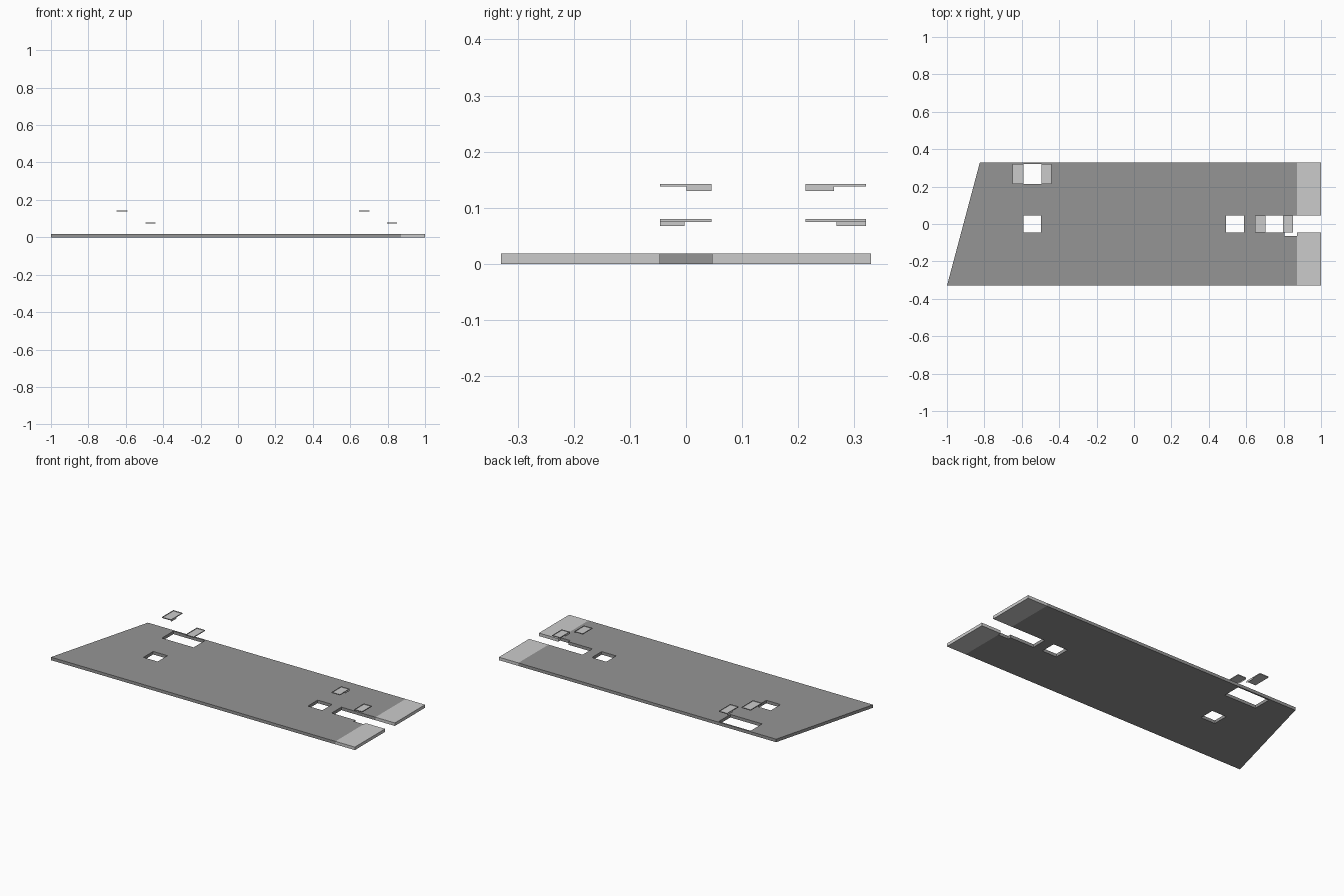
import bpy, bmesh

if "Cube" in bpy.data.objects:
    bpy.data.objects.remove(bpy.data.objects["Cube"])

T = 0.018  # plate thickness

dark = bpy.data.materials.new("dark_grey")
dark.diffuse_color = (0.3, 0.3, 0.3, 1)
dark.use_nodes = True
dark.node_tree.nodes["Principled BSDF"].inputs["Base Color"].default_value = dark.diffuse_color


def rect(x0, x1, y0, y1):
    return [(x0, y0), (x1, y0), (x1, y1), (x0, y1)]


def add_object(name, mesh, material=None):
    ob = bpy.data.objects.new(name, mesh)
    bpy.context.collection.objects.link(ob)
    if material:
        mesh.materials.append(material)
    return ob


def slab(name, loops, material=None):
    """Extruded flat outline; further loops become through holes."""
    cu = bpy.data.curves.new(name, 'CURVE')
    cu.dimensions = '2D'
    cu.fill_mode = 'BOTH'
    cu.extrude = T / 2
    for pts in loops:
        sp = cu.splines.new('POLY')
        sp.points.add(len(pts) - 1)
        for p, (x, y) in zip(sp.points, pts):
            p.co = (x, y, 0, 1)
        sp.use_cyclic_u = True
    tmp = bpy.data.objects.new(name + "_curve", cu)
    bpy.context.collection.objects.link(tmp)
    dg = bpy.context.evaluated_depsgraph_get()
    mesh = bpy.data.meshes.new_from_object(tmp.evaluated_get(dg))
    bpy.data.objects.remove(tmp)
    bm = bmesh.new()
    bm.from_mesh(mesh)
    bmesh.ops.remove_doubles(bm, verts=bm.verts, dist=1e-5)
    bmesh.ops.translate(bm, verts=bm.verts, vec=(0, 0, T / 2))
    bmesh.ops.recalc_face_normals(bm, faces=bm.faces)
    for f in bm.faces:
        f.smooth = False
    bm.to_mesh(mesh)
    bm.free()
    mesh.materials.clear()
    return add_object(name, mesh, material)


def clip(name, x0, x1, y0, y1, top, lip_x, lip_y0, lip_y1, facing):
    """Shallow open-topped tray with a thin lip hanging from one end."""
    low, lip_z = top - 0.005, top - 0.0125
    bm = bmesh.new()
    base = [bm.verts.new((x, y, low)) for x, y in rect(x0, x1, y0, y1)]
    rim = [bm.verts.new((v.co.x, v.co.y, top)) for v in base]
    bm.faces.new(base[::-1])
    for i in range(4):
        j = (i + 1) % 4
        bm.faces.new((base[i], base[j], rim[j], rim[i]))
    lip = [bm.verts.new((lip_x, y, z)) for y, z in
           rect(lip_y0, lip_y1, lip_z, low)]
    bm.faces.new(lip if facing > 0 else lip[::-1])
    mesh = bpy.data.meshes.new(name)
    bm.to_mesh(mesh)
    bm.free()
    add_object(name, mesh)


# Main plate: slanted left end, open slot on the right, three cut-outs
SPLIT, Y = 0.872, 0.33
S0, S1 = -0.046, 0.046
outline = [(-1, -Y), (SPLIT, -Y), (SPLIT, -0.064), (0.805, -0.064),
           (0.805, S0), (0.648, S0), (0.648, S1), (SPLIT, S1),
           (SPLIT, Y), (-0.824, Y)]
slab("main_plate", [outline,
                    rect(-0.59, -0.496, S0, S1),
                    rect(0.492, 0.587, S0, S1),
                    rect(-0.65, -0.441, 0.213, 0.321)], dark)

# Lighter end pieces either side of the slot
slab("front_end_piece", [rect(SPLIT, 1, -Y, S0)])
slab("back_end_piece", [rect(SPLIT, 1, S1, Y)])

# Pairs of floating clips above the back cut-out and the slot
for label, xs, y0, y1, mid_hi, mid_lo in (
        ("back", (-0.65, -0.59, -0.495, -0.441), 0.213, 0.321, 0.264, 0.268),
        ("slot", (0.648, 0.703, 0.797, 0.849), -0.046, 0.045, 0.001, -0.003)):
    a, b, c, d = xs
    hi_lip = (y0, mid_hi) if label == "back" else (mid_hi, y1)
    lo_lip = (mid_lo, y1) if label == "back" else (y0, mid_lo)
    clip(label + "_upper_clip", a, b, y0, y1, 0.1425, b, *hi_lip, 1)
    clip(label + "_lower_clip", c, d, y0, y1, 0.08, c, *lo_lip, -1)
